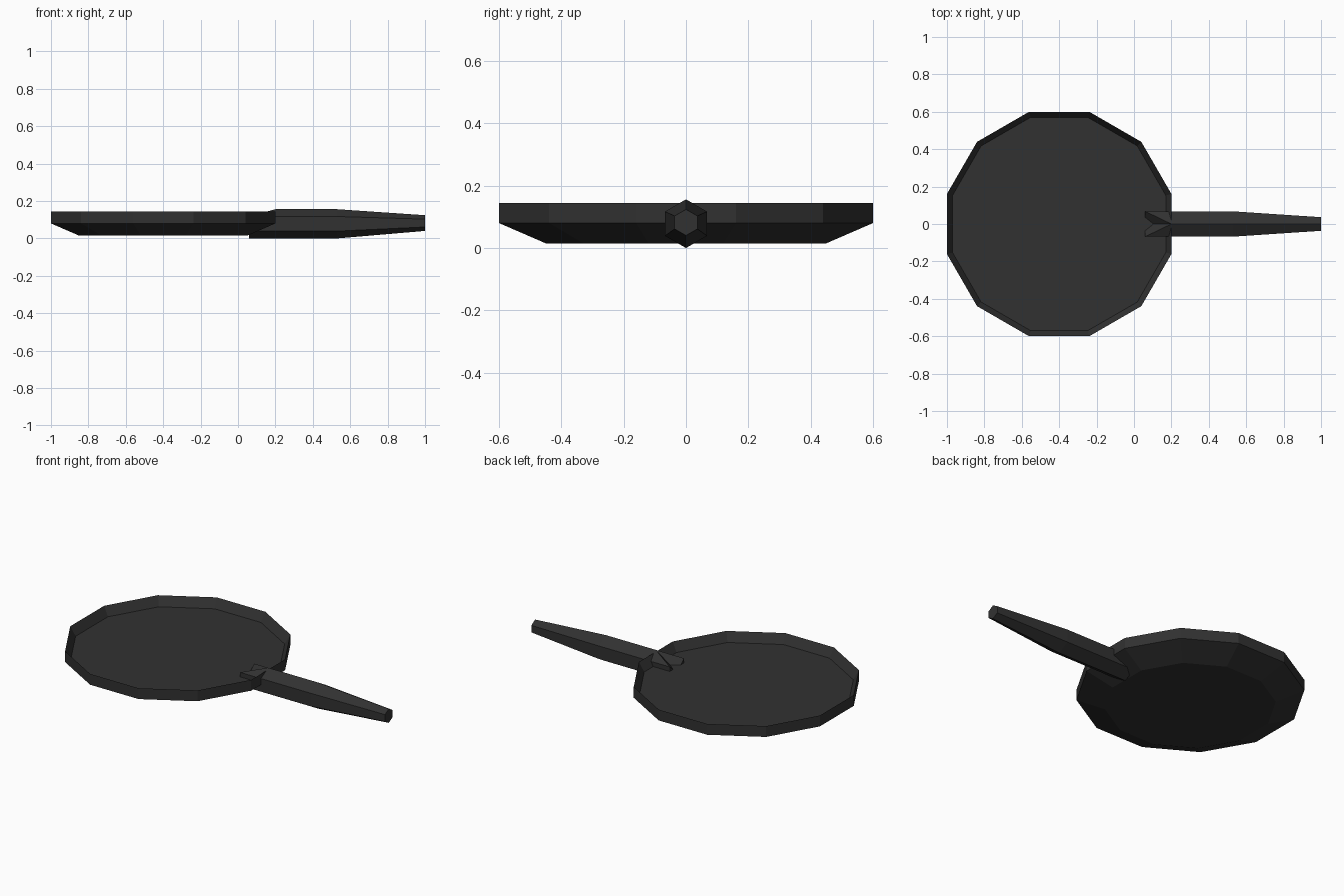
import bpy, bmesh, math

if "Cube" in bpy.data.objects:
    bpy.data.objects.remove(bpy.data.objects["Cube"])

iron = bpy.data.materials.new("dark iron")
iron.diffuse_color = (0.031, 0.031, 0.031, 1)
iron.use_nodes = True
iron.node_tree.nodes["Principled BSDF"].inputs["Base Color"].default_value = iron.diffuse_color


def loft(bm, rings):
    """Skin a list of point rings and cap both ends; returns the vertex rings."""
    vs = [[bm.verts.new(p) for p in ring] for ring in rings]
    n = len(vs[0])
    for a, b in zip(vs, vs[1:]):
        for i in range(n):
            j = (i + 1) % n
            bm.faces.new((a[i], a[j], b[j], b[i]))
    bm.faces.new(vs[0][::-1])
    bm.faces.new(vs[-1])
    return vs


def finish(bm, name):
    bmesh.ops.recalc_face_normals(bm, faces=bm.faces)
    me = bpy.data.meshes.new(name)
    bm.to_mesh(me)
    bm.free()
    me.materials.append(iron)
    ob = bpy.data.objects.new(name, me)
    bpy.context.collection.objects.link(ob)
    return ob


# Twelve-sided pan: (distance from centre to flat side, height)
def pan_ring(apothem, z):
    r = apothem / math.cos(math.radians(15))
    return [(-0.4 + r * math.cos(math.radians(15 + 30 * k)),
             r * math.sin(math.radians(15 + 30 * k)), z) for k in range(12)]


bm = bmesh.new()
profile = [(0.45, 0.015), (0.6, 0.08), (0.6, 0.145), (0.57, 0.09)]
loft(bm, [pan_ring(a, z) for a, z in profile])
finish(bm, "pan")


# Six-sided tapering handle with a corner on top
def handle_ring(x, r, zc):
    return [(x, r * math.cos(math.radians(90 + 60 * k)),
             zc + r * math.sin(math.radians(90 + 60 * k))) for k in range(6)]


bm = bmesh.new()
rings = loft(bm, [handle_ring(0.06, 0.078, 0.078), handle_ring(0.2, 0.078, 0.078),
                  handle_ring(0.53, 0.078, 0.078), handle_ring(1.0, 0.042, 0.082)])
# Forked inner end: creases from the ridge to both prongs, valley between
for prong in (rings[0][1], rings[0][5]):
    bmesh.ops.connect_verts(bm, verts=[rings[1][0], prong])
rings[0][0].co.z = 0.06
finish(bm, "handle")
